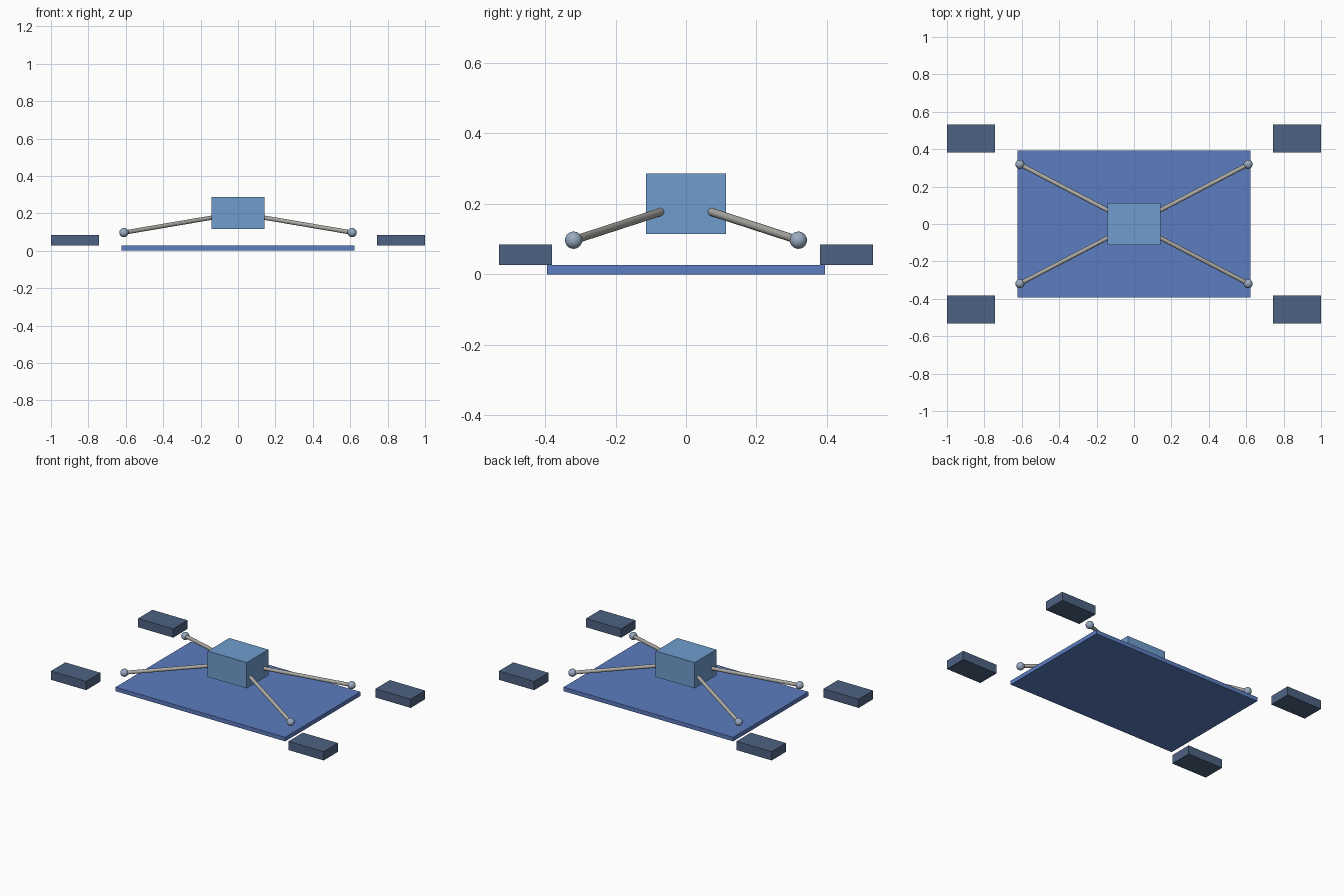
import bpy
from mathutils import Vector

if "Cube" in bpy.data.objects:
    bpy.data.objects.remove(bpy.data.objects["Cube"])


def material(name, rgb):
    """Flat material from 0-255 sRGB, stored as linear."""
    m = bpy.data.materials.new(name)
    lin = [((c / 255 + 0.055) / 1.055) ** 2.4 for c in rgb]
    m.diffuse_color = (*lin, 1)
    m.use_nodes = True
    m.node_tree.nodes["Principled BSDF"].inputs["Base Color"].default_value = m.diffuse_color
    return m


BLUE = material("deck blue", (92, 125, 192))
SKY = material("body light blue", (112, 157, 206))
SLATE = material("pad slate", (78, 98, 130))
GREY = material("rod warm grey", (172, 170, 164))
STEEL = material("ball steel blue", (152, 172, 194))


def finish(name, mat, smooth=False):
    ob = bpy.context.object
    ob.name = name
    ob.data.materials.append(mat)
    if smooth:
        bpy.ops.object.shade_smooth_by_angle()
    return ob


def box(name, lo, hi, mat):
    lo, hi = Vector(lo), Vector(hi)
    bpy.ops.mesh.primitive_cube_add(size=1, location=(lo + hi) / 2)
    bpy.context.object.scale = hi - lo
    bpy.ops.object.transform_apply(location=False, rotation=False, scale=True)
    return finish(name, mat)


def rod(name, a, b, r, mat):
    a, b = Vector(a), Vector(b)
    d = b - a
    bpy.ops.mesh.primitive_cylinder_add(
        vertices=24, radius=r, depth=d.length, location=(a + b) / 2,
        rotation=d.to_track_quat('Z', 'Y').to_euler())
    return finish(name, mat, True)


# Flat deck and central body
box("deck", (-0.622, -0.394, 0), (0.622, 0.394, 0.027), BLUE)
box("central_body", (-0.143, -0.113, 0.115), (0.143, 0.113, 0.287), SKY)

# Four corners: outer pad, arm radiating from the body centre, end ball
for sx, xn in ((-1, "left"), (1, "right")):
    for sy, yn in ((-1, "front"), (1, "back")):
        tag = f"{yn}_{xn}"
        x, y = sx * 0.871, sy * 0.456
        box("pad_" + tag, (x - 0.129, y - 0.075, 0.027),
            (x + 0.129, y + 0.075, 0.085), SLATE)
        tip = (sx * 0.61, sy * 0.319, 0.097)
        rod("arm_" + tag, (sx * 0.08, sy * 0.042, 0.187), tip, 0.0115, GREY)
        bpy.ops.mesh.primitive_uv_sphere_add(
            segments=24, ring_count=14, radius=0.0245, location=tip)
        finish("ball_" + tag, STEEL, True)
